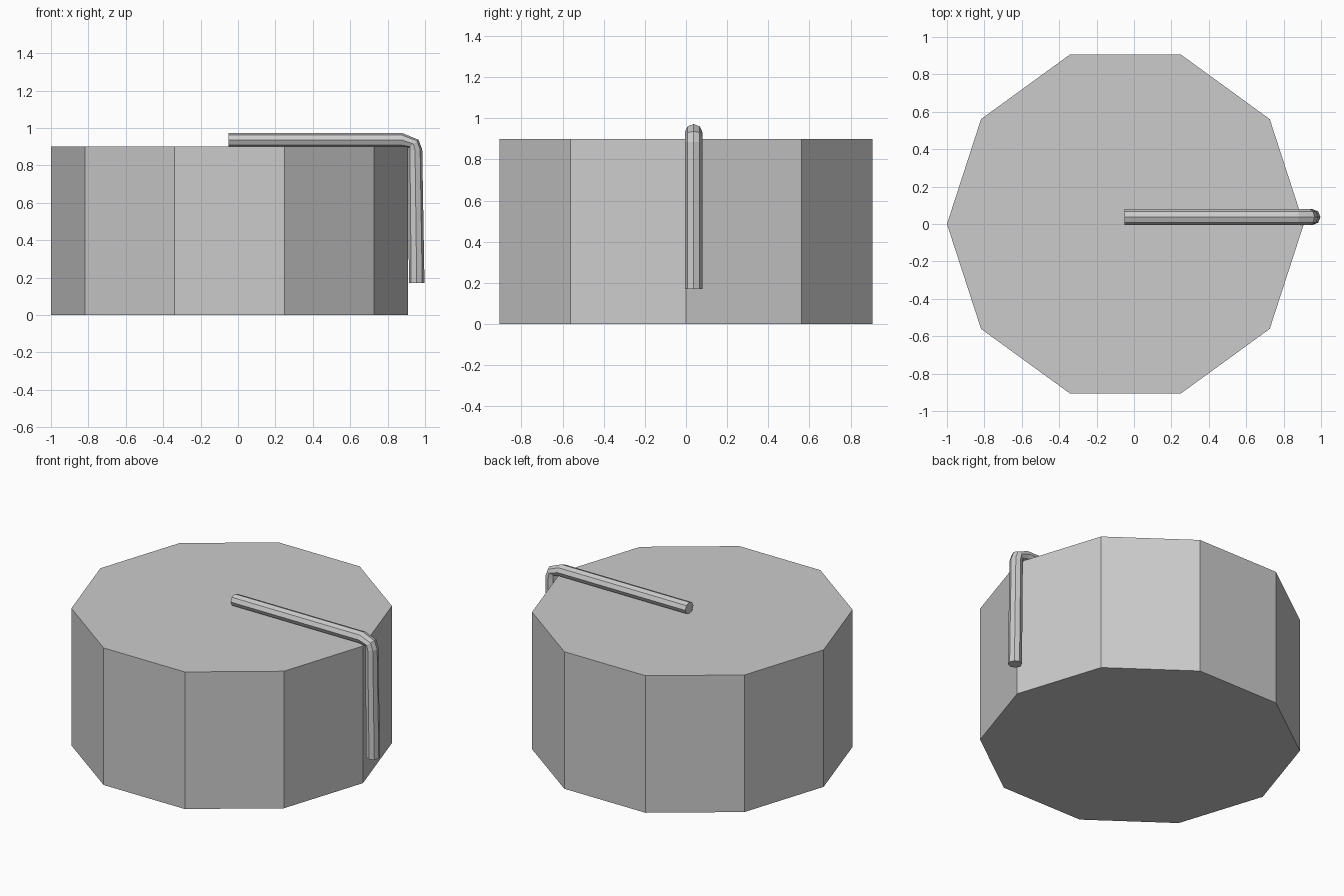
import bpy, bmesh, math
from mathutils import Vector

cube = bpy.data.objects.get("Cube")
if cube:
    bpy.data.objects.remove(cube, do_unlink=True)

grey = bpy.data.materials.new("light grey")
grey.use_nodes = True
colour = (0.6, 0.6, 0.6, 1)
grey.diffuse_color = colour
grey.node_tree.nodes["Principled BSDF"].inputs["Base Color"].default_value = colour


def loft(name, rings):
    """Skin a closed solid through matching rings of points."""
    bm = bmesh.new()
    loops = [[bm.verts.new(p) for p in ring] for ring in rings]
    n = len(loops[0])
    for a, b in zip(loops, loops[1:]):
        for i in range(n):
            j = (i + 1) % n
            bm.faces.new((a[i], a[j], b[j], b[i]))
    bm.faces.new(loops[0])
    bm.faces.new(loops[-1])
    bmesh.ops.recalc_face_normals(bm, faces=bm.faces)
    mesh = bpy.data.meshes.new(name)
    bm.to_mesh(mesh)
    bm.free()
    mesh.materials.append(grey)
    obj = bpy.data.objects.new(name, mesh)
    bpy.context.collection.objects.link(obj)
    return obj


# Ten-sided drum
SIDES, RADIUS, CENTRE_X, HEIGHT = 10, 0.954, -0.046, 0.9
angles = [math.tau * i / SIDES for i in range(SIDES)]
loft("drum", [[(CENTRE_X + RADIUS * math.cos(a), RADIUS * math.sin(a), z)
               for a in angles] for z in (0, HEIGHT)])

# Bent octagonal rod: outer and inner (x, z) of each ring along its length
ROD_Y, ROD_HALF = 0.037, 0.042
profile = [((-0.05, 0.972), (-0.05, 0.897)),
           ((0.88, 0.972), (0.875, 0.897)),
           ((0.965, 0.937), (0.912, 0.893)),
           ((0.985, 0.885), (0.908, 0.875)),
           ((0.997, 0.17), (0.914, 0.17))]
rings = []
for (ox, oz), (ix, iz) in profile:
    outer, inner = Vector((ox, ROD_Y, oz)), Vector((ix, ROD_Y, iz))
    middle, arm = (outer + inner) / 2, (outer - inner) / 2
    rings.append([middle + arm * math.cos(a) + Vector((0, ROD_HALF * math.sin(a), 0))
                  for a in (math.tau * i / 8 for i in range(8))])
loft("bent_rod", rings)
